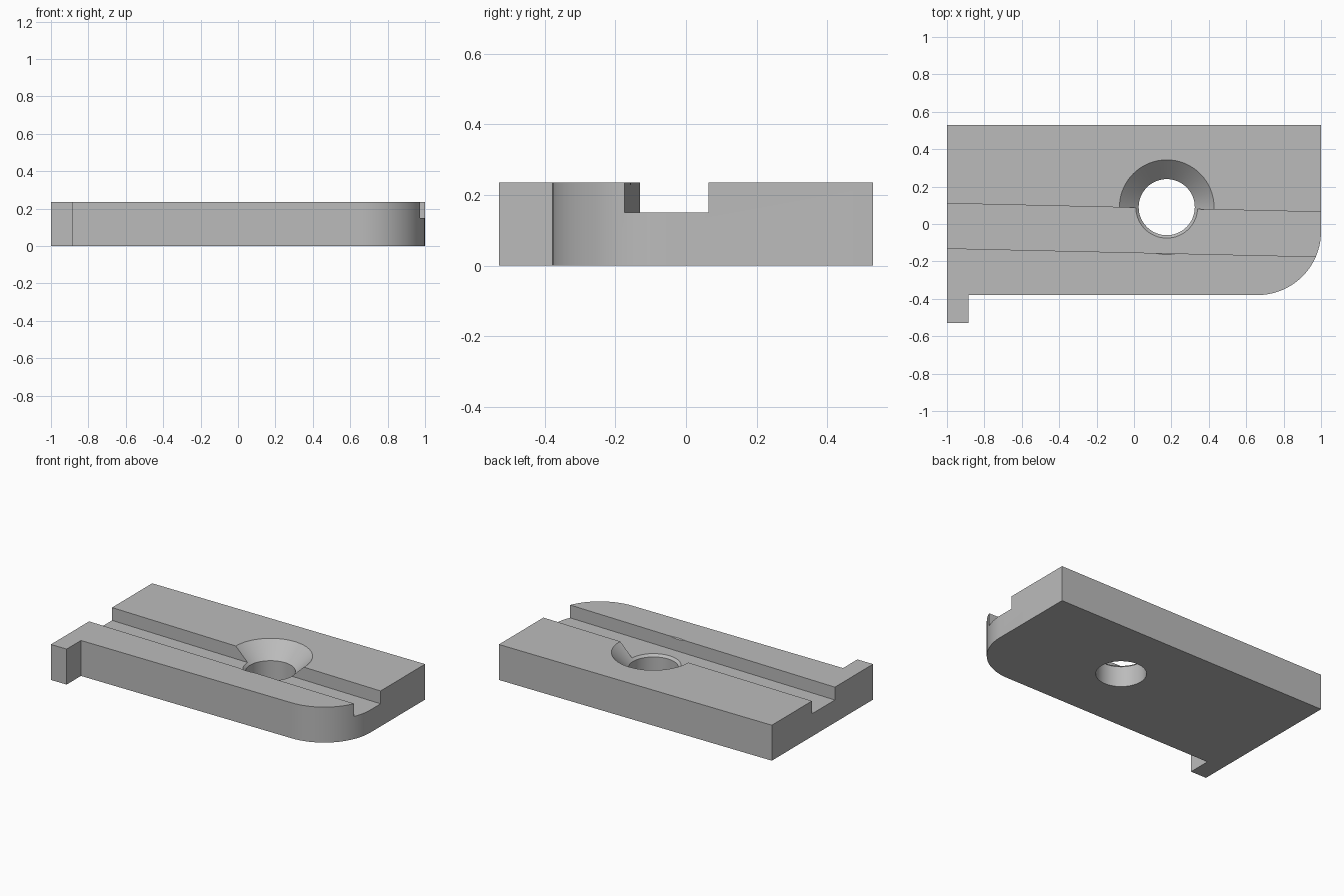
import bpy, bmesh, math

if "Cube" in bpy.data.objects:
    bpy.data.objects.remove(bpy.data.objects["Cube"])

HEIGHT, FLOOR = 0.235, 0.15
HOLE = (0.175, 0.09)

grey = bpy.data.materials.new("plain grey")
grey.diffuse_color = (0.5, 0.5, 0.5, 1)
grey.use_nodes = True
grey.node_tree.nodes["Principled BSDF"].inputs["Base Color"].default_value = grey.diffuse_color


def make_object(name, bm):
    bmesh.ops.recalc_face_normals(bm, faces=bm.faces)
    mesh = bpy.data.meshes.new(name)
    bm.to_mesh(mesh)
    bm.free()
    mesh.materials.append(grey)
    obj = bpy.data.objects.new(name, mesh)
    bpy.context.collection.objects.link(obj)
    return obj


def prism(name, outline, z0, z1):
    """Extrude a flat outline from z0 to z1."""
    bm = bmesh.new()
    face = bm.faces.new([bm.verts.new((x, y, z0)) for x, y in outline])
    top = bmesh.ops.extrude_face_region(bm, geom=[face])["geom"]
    for v in top:
        if isinstance(v, bmesh.types.BMVert):
            v.co.z = z1
    return make_object(name, bm)


def revolve(name, centre, profile, sides=64):
    """Closed turned solid from (radius, z) rings."""
    bm = bmesh.new()
    rings = [[bm.verts.new((centre[0] + r * math.cos(math.tau * i / sides),
                            centre[1] + r * math.sin(math.tau * i / sides), z))
              for i in range(sides)] for r, z in profile]
    for a, b in zip(rings, rings[1:]):
        for i in range(sides):
            j = (i + 1) % sides
            bm.faces.new((a[i], a[j], b[j], b[i]))
    bm.faces.new(rings[0])
    bm.faces.new(rings[-1])
    return make_object(name, bm)


# Plate outline: small front tab on the left, rounded front right corner
R = 0.34
outline = [(-1, 0.53), (-1, -0.53), (-0.885, -0.53), (-0.885, -0.38)]
outline += [(1 - R + R * math.sin(a), -0.38 + R - R * math.cos(a))
            for a in (math.pi / 2 * i / 20 for i in range(21))]
outline += [(1, 0.53)]
plate = prism("plate", outline, 0, HEIGHT)

# Slightly slanted groove, running past both ends
s = 0.1 * 0.0225
groove = prism("groove_cutter", [(-1.1, -0.13 + s), (1.1, -0.175 - s),
                                 (1.1, 0.064 - s), (-1.1, 0.11 + s)], FLOOR, 0.4)

# Countersunk screw hole
hole = revolve("hole_cutter", HOLE, [(0.15, -0.1), (0.15, 0.135),
                                     (0.253, HEIGHT), (0.356, 0.335)])

bpy.context.view_layer.objects.active = plate
plate.select_set(True)
for cutter in (groove, hole):
    mod = plate.modifiers.new(cutter.name, 'BOOLEAN')
    mod.operation, mod.solver, mod.object = 'DIFFERENCE', 'EXACT', cutter
    bpy.ops.object.modifier_apply(modifier=mod.name)
    bpy.data.objects.remove(cutter)

bpy.ops.object.shade_smooth_by_angle(angle=math.radians(25))
